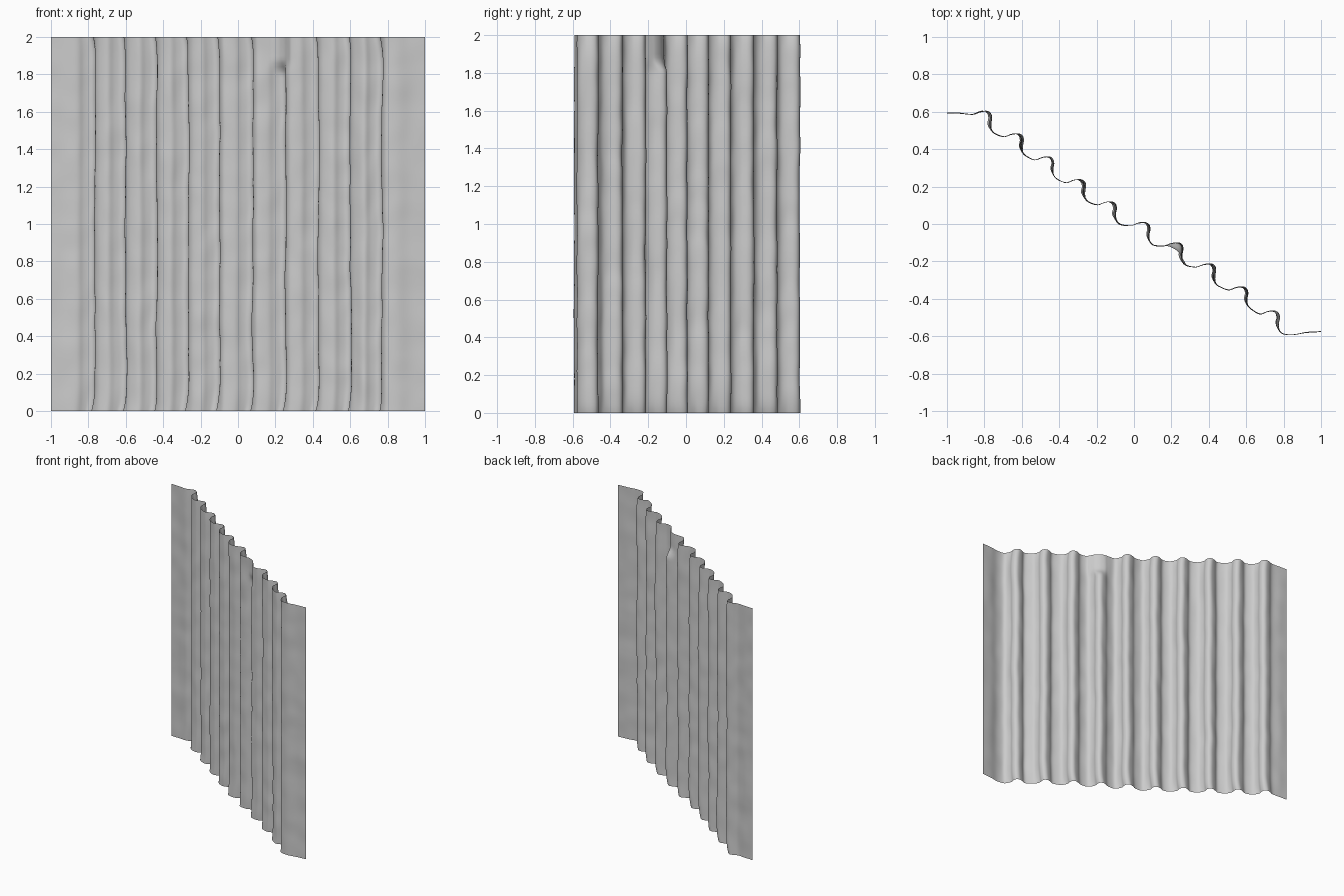
import bpy
import math
from mathutils import Vector, noise

cube = bpy.data.objects.get("Cube")
if cube:
    bpy.data.objects.remove(cube, do_unlink=True)

HEIGHT, ROWS, STEPS = 2.0, 100, 4

# Crest of every fold, seen from above
CRESTS = [(-.79, .603), (-.625, .483), (-.457, .36), (-.29, .238), (-.122, .12),
          (.055, .008), (.23, -.1), (.405, -.213), (.58, -.335), (.745, -.465)]
# One fold around its crest: shallow rise, rounded lip, steep drop
FOLD = [(-.072, -.017), (-.035, -.005), (0, 0), (.022, -.012), (.029, -.036),
        (.024, -.066), (.03, -.1), (.052, -.122)]
# The same fold where it is pressed flat
FLAT = [(-.072, -.017), (-.045, -.018), (-.015, -.03), (.005, -.045), (.02, -.062),
        (.03, -.08), (.04, -.1), (.055, -.12)]
FLAT_FOLD = 6


def smoothstep(a, b, v):
    t = min(max((v - a) / (b - a), 0), 1)
    return t * t * (3 - 2 * t)


def spline(pts):
    """Smooth curve through the points."""
    ext = [pts[0] * 2 - pts[1]] + pts + [pts[-1] * 2 - pts[-2]]
    out = []
    for a, b, c, d in zip(ext, ext[1:], ext[2:], ext[3:]):
        for k in range(STEPS):
            t = k / STEPS
            out.append(b + (c - a) * (t / 2) + (a * 2 - b * 5 + c * 4 - d) * (t * t / 2)
                       + (b * 3 - a - c * 3 + d) * (t ** 3 / 2))
    return out + [pts[-1]]


def section(z):
    """Cross-section of the sheet at one height."""
    pts = [Vector((-1, .593)), Vector((-.93, .592))]
    hook = -.016 * (math.exp(-z / .05) + .7 * math.exp((z - HEIGHT) / .06))
    for i, (cx, cy) in enumerate(CRESTS):
        press = smoothstep(1.8, 1.88, z) if i == FLAT_FOLD else 0
        sway = .009 * noise.noise(Vector((i * 7.3, 2.1, z * 2.5)))
        sway += .004 * noise.noise(Vector((i * 5.1, 8.4, z * 8)))
        for j, (f, g) in enumerate(zip(FOLD, FLAT)):
            p = Vector(f).lerp(Vector(g), press)
            lip = 1 if 1 < j < 6 else .4
            pts.append(Vector((cx, cy)) + p + Vector((sway + hook * (1 - press), sway * .3)) * lip)
    return spline(pts + [Vector((.85, -.592)), Vector((.92, -.58)), Vector((1, -.575))])


# Corrugated sheet, with slight dents
verts = []
for r in range(ROWS + 1):
    z = HEIGHT * r / ROWS
    for p in section(z):
        dent = .004 * noise.noise(Vector((p.x * 9, p.y * 9, z * 7)))
        verts.append((min(max(p.x, -1), 1), p.y + dent, z))
cols = len(verts) // (ROWS + 1)
faces = [(r * cols + c, r * cols + c + 1, (r + 1) * cols + c + 1, (r + 1) * cols + c)
         for r in range(ROWS) for c in range(cols - 1)]
mesh = bpy.data.meshes.new("corrugated_sheet")
mesh.from_pydata(verts, [], faces)
mesh.shade_smooth()
sheet = bpy.data.objects.new("corrugated_sheet", mesh)
bpy.context.collection.objects.link(sheet)

# Plain grey
grey = bpy.data.materials.new("plain_grey")
grey.use_nodes = True
color = (.6, .6, .6, 1)
grey.diffuse_color = color
grey.node_tree.nodes["Principled BSDF"].inputs["Base Color"].default_value = color
mesh.materials.append(grey)
